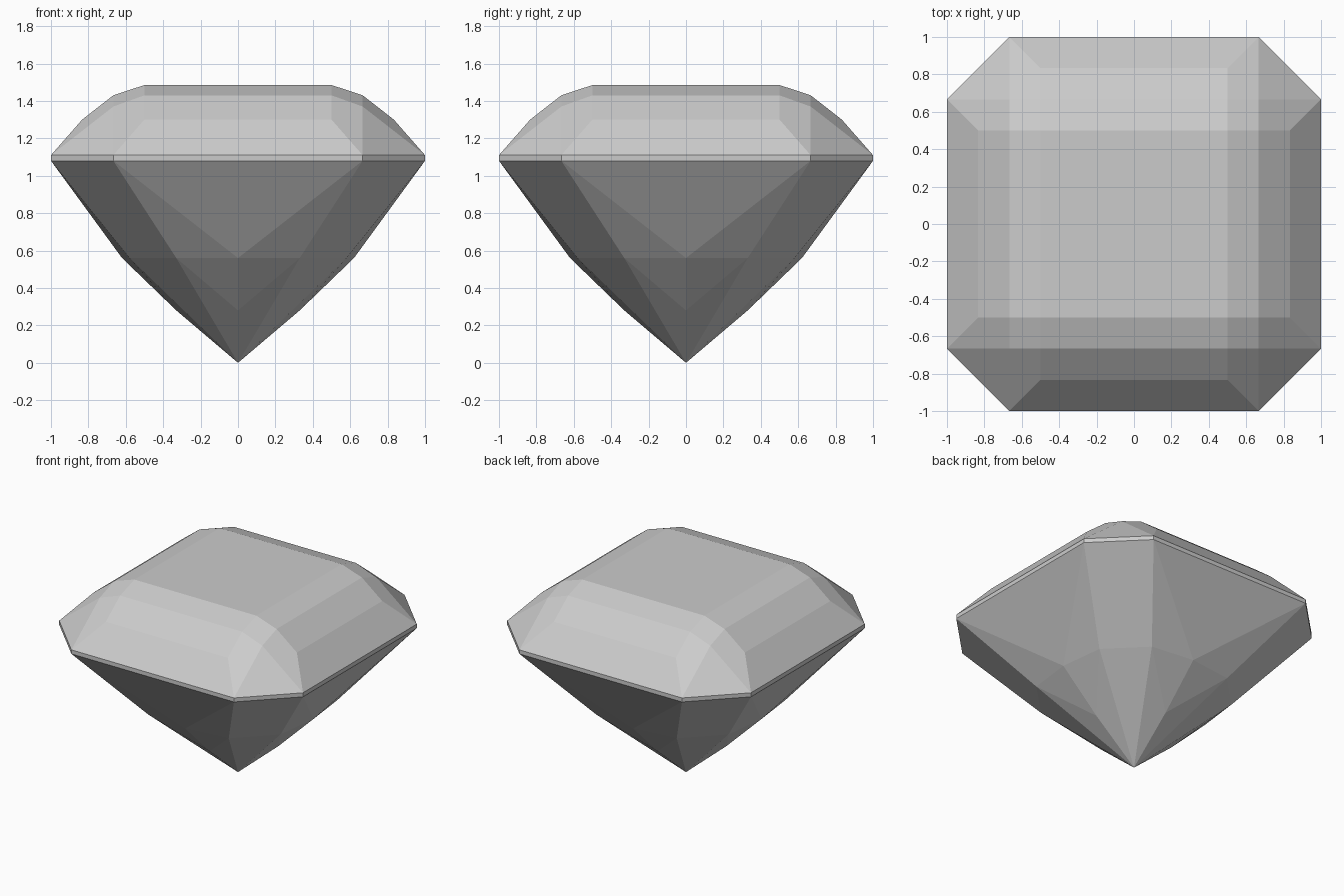
import bpy
import bmesh
from math import pi
from mathutils import Matrix, Vector

default = bpy.data.objects.get("Cube")
if default:
    bpy.data.objects.remove(default)

# One plain grey for the whole stone
grey = bpy.data.materials.new("stone_grey")
grey.use_nodes = True
grey.diffuse_color = (0.6, 0.6, 0.6, 1)
grey.node_tree.nodes["Principled BSDF"].inputs["Base Color"].default_value = (0.6, 0.6, 0.6, 1)

CORE = Vector((0, 0, 1))
GIRDLE_LOW, GIRDLE_HIGH, TABLE = 1.08, 1.11, 1.485
HALF, CUT, STEP = 1 / 2, 2 / 3, 5 / 6


def swap(p):
    """Reflect a point across the diagonal of the front right corner."""
    return (-p[1], -p[0], p[2])


def flip(p):
    """Reflect a point from left to right."""
    return (-p[0], p[1], p[2])


def make_part(name, facets):
    """Repeat one side's facets on all four sides and face them outward."""
    bm = bmesh.new()
    for turn in range(4):
        rot = Matrix.Rotation(turn * pi / 2, 3, "Z")
        for facet in facets:
            bm.faces.new([bm.verts.new(rot @ Vector(p)) for p in facet])
    bmesh.ops.remove_doubles(bm, verts=bm.verts, dist=0.001)
    # Close the flat table where the part has one
    top = [e for e in bm.edges if e.is_boundary
           and all(abs(v.co.z - TABLE) < 0.001 for v in e.verts)]
    if top:
        bmesh.ops.contextual_create(bm, geom=top)
    bm.normal_update()
    for face in bm.faces:
        if face.normal.dot(face.calc_center_median() - CORE) < 0:
            face.normal_flip()
    mesh = bpy.data.meshes.new(name)
    bm.to_mesh(mesh)
    bm.free()
    mesh.materials.append(grey)
    bpy.context.collection.objects.link(bpy.data.objects.new(name, mesh))


# Crown: three stepped bands per side, with a faceted corner
rim = (CUT, -1, GIRDLE_HIGH)
low = (HALF, -STEP, 1.30)
mid = (HALF, -CUT, 1.43)
table = (HALF, -HALF, TABLE)
corner = (CUT, -CUT, 1.37)
crown = [[a, b, flip(b), flip(a)] for a, b in ((rim, low), (low, mid), (mid, table))]
crown += [
    [rim, corner, mid, low],
    [swap(rim), corner, swap(mid), swap(low)],
    [mid, corner, swap(mid), table],
    [rim, swap(rim), corner],
]
make_part("crown", crown)

# Girdle: thin upright belt
belt = (CUT, -1, GIRDLE_LOW)
make_part("girdle", [
    [belt, rim, flip(rim), flip(belt)],
    [belt, rim, swap(rim), swap(belt)],
])

# Pavilion: kite facets running down to the point
tip = (0, 0, 0)
side = (0, -0.62, 0.56)
lower = (0, -0.33, 0.28)
knee = (0.33, -0.58, 0.56)
half_side = [[belt, side, knee], [side, lower, knee], [lower, tip, knee]]
pavilion = half_side + [[flip(p) for p in f] for f in half_side]
pavilion += [
    [belt, flip(belt), side],
    [belt, swap(belt), swap(knee), knee],
    [knee, swap(knee), tip],
]
make_part("pavilion", pavilion)
